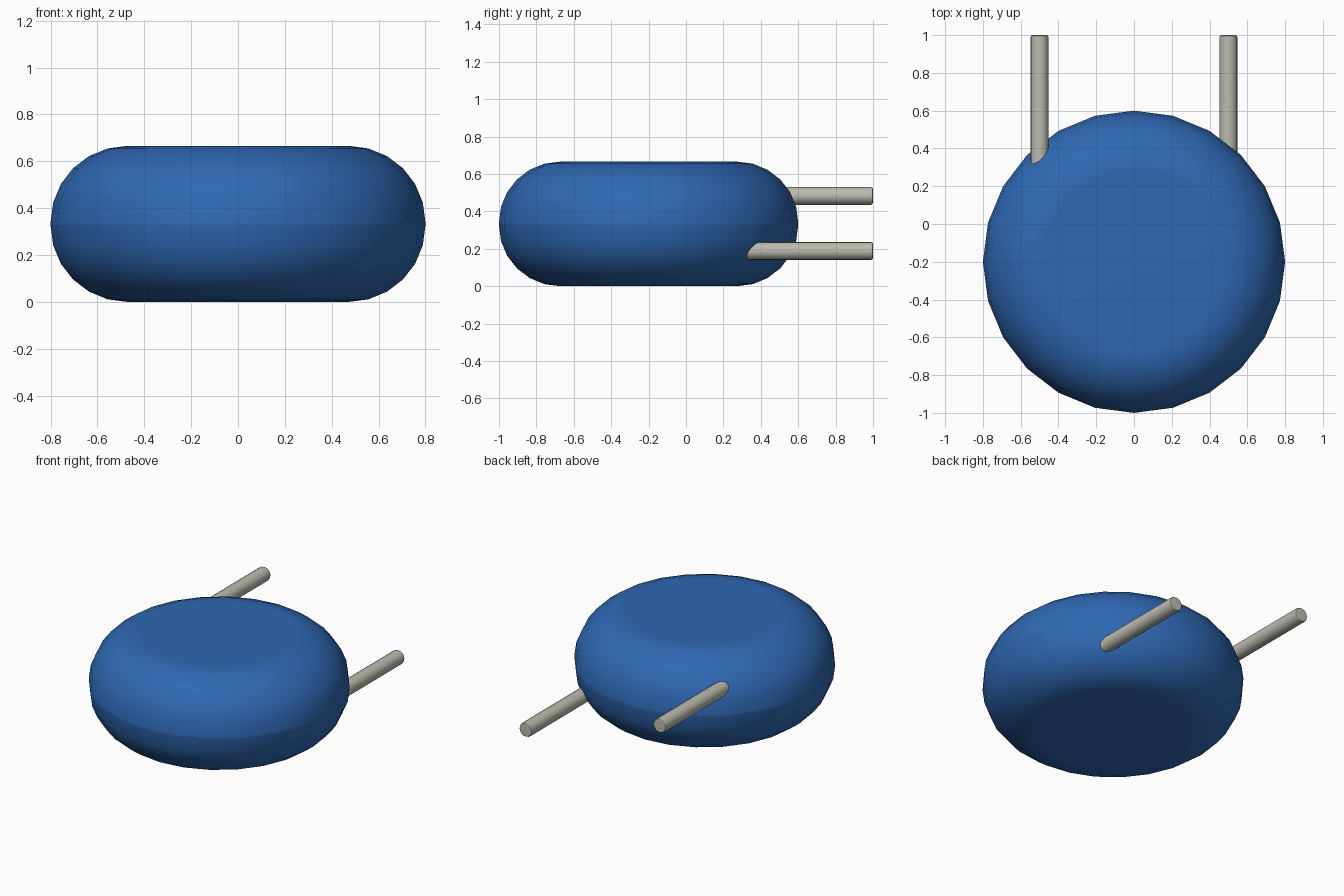
import bpy, bmesh, math
from mathutils import Matrix

cube = bpy.data.objects.get("Cube")
if cube:
    bpy.data.objects.remove(cube, do_unlink=True)


def material(name, rgb):
    mat = bpy.data.materials.new(name)
    mat.use_nodes = True
    color = (*rgb, 1.0)
    mat.diffuse_color = color
    mat.node_tree.nodes["Principled BSDF"].inputs["Base Color"].default_value = color
    return mat


def rounded_cylinder(name, mat, radius, length, sides, bevel, segments, matrix):
    """Cylinder with both rims rounded, placed by a matrix."""
    bm = bmesh.new()
    bmesh.ops.create_cone(bm, cap_ends=True, segments=sides,
                          radius1=radius, radius2=radius, depth=length,
                          matrix=Matrix.Rotation(math.pi / sides * 0, 4, 'Z'))
    rims = [e for e in bm.edges if abs(e.verts[0].co.z - e.verts[1].co.z) < 1e-5]
    bmesh.ops.bevel(bm, geom=rims, offset=bevel, offset_type='OFFSET',
                    segments=segments, profile=0.5, affect='EDGES')
    bm.transform(matrix)
    mesh = bpy.data.meshes.new(name)
    bm.to_mesh(mesh)
    bm.free()
    mesh.materials.append(mat)
    obj = bpy.data.objects.new(name, mesh)
    bpy.context.collection.objects.link(obj)

    # Smooth sides, with the flat caps kept flat
    bpy.ops.object.select_all(action='DESELECT')
    obj.select_set(True)
    bpy.context.view_layer.objects.active = obj
    bpy.ops.object.shade_smooth_by_angle(angle=math.radians(30))
    normals = obj.modifiers.new("Weighted Normals", 'WEIGHTED_NORMAL')
    normals.keep_sharp = True
    return obj


blue = material("blue", (0.028, 0.138, 0.45))
grey = material("warm light grey", (0.50, 0.50, 0.43))

# Round body
HEIGHT = 0.666
rounded_cylinder("body", blue, 0.8, HEIGHT, 24, 0.325, 6,
                 Matrix.Translation((0, -0.2, HEIGHT / 2)))

# Two leads pointing backwards, one high on the right and one low on the left
START, END = 0.0, 1.0
for name, x, z in (("right_upper_lead", -0.5, 0.483), ("left_lower_lead", 0.5, 0.188)):
    place = (Matrix.Translation((x, (START + END) / 2, z))
             @ Matrix.Rotation(math.radians(-90), 4, 'X'))
    rounded_cylinder(name, grey, 0.048, END - START, 16, 0.012, 2, place)
